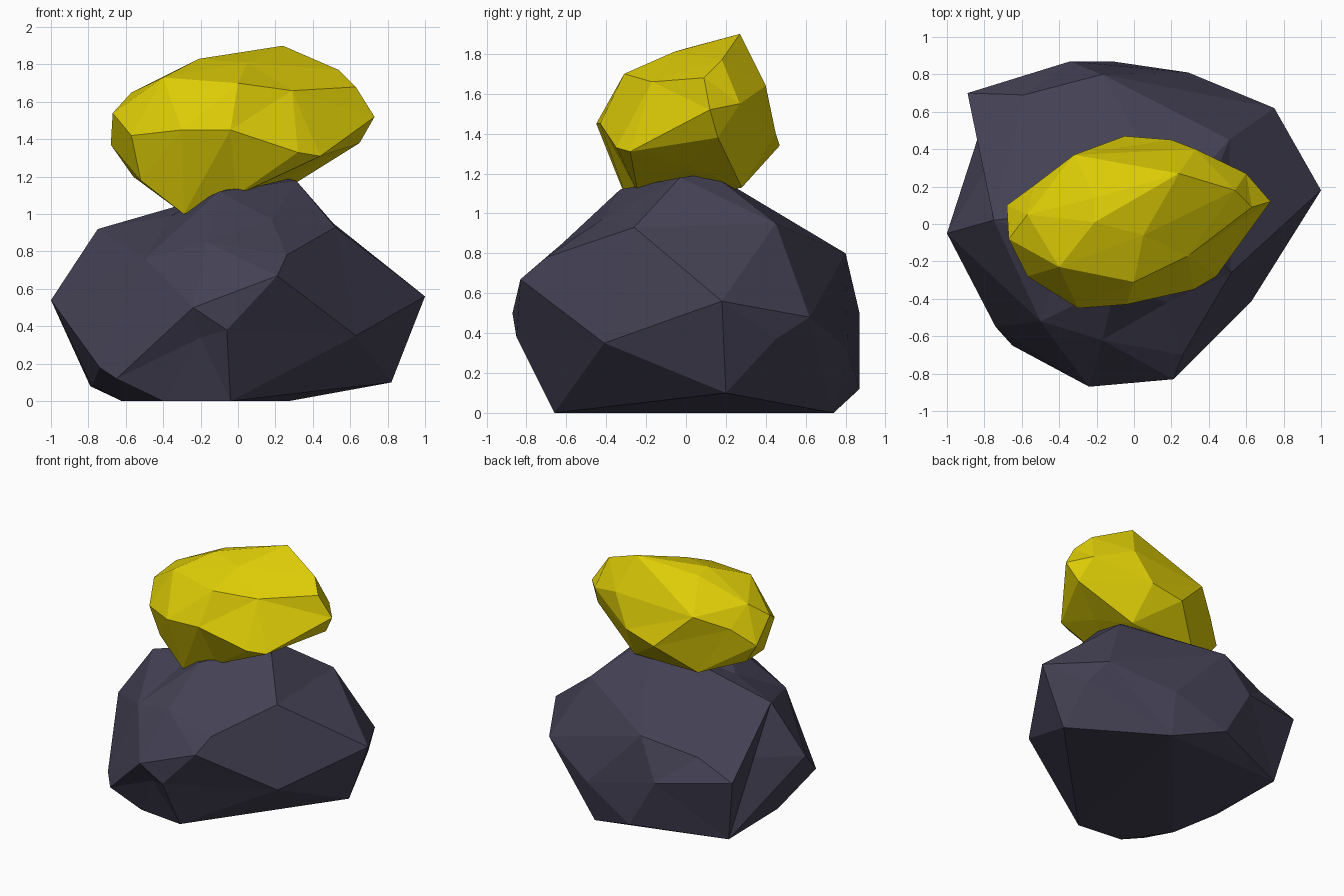
import bpy, bmesh
from mathutils import Vector


def rock(name, corners, centre, radii, color, lift=0.8):
    """Facet a rock: skin its corners on a partly spherical shell, then restore them."""
    centre = Vector(centre)
    bm = bmesh.new()
    target = {}
    for c in corners:
        d = Vector(c) - centre
        u = Vector([d[i] / radii[i] for i in range(3)])
        v = bm.verts.new(u / u.length ** lift)
        target[v] = Vector(c)
    bmesh.ops.convex_hull(bm, input=bm.verts[:])
    bmesh.ops.delete(bm, geom=[v for v in bm.verts if not v.link_faces], context='VERTS')
    for v in bm.verts:
        v.co = target[v]
    bmesh.ops.recalc_face_normals(bm, faces=bm.faces[:])
    mesh = bpy.data.meshes.new(name)
    bm.to_mesh(mesh)
    bm.free()
    mat = bpy.data.materials.new(name + "_color")
    mat.diffuse_color = color
    mesh.materials.append(mat)
    bpy.context.collection.objects.link(bpy.data.objects.new(name, mesh))


# Wide dark boulder at the bottom
rock("base_boulder", [
    # right side
    (1, .18, .56), (.82, .2, .1), (.63, -.41, .35), (.75, .62, .48), (.81, .45, .37),
    # front
    (.21, -.83, .67), (.26, -.7, .78), (-.24, -.87, .5), (-.06, -.85, .38),
    (-.2, -.77, .34), (-.65, -.65, .12), (-.74, -.55, .18), (-.5, -.52, .76), (-.17, -.62, .85),
    # crown
    (.52, -.26, .93), (.18, -.42, .97), (-.1, -.33, 1.12), (.31, -.03, 1.18),
    (.22, .13, 1.2), (-.36, -.1, .99), (.51, .45, .95),
    # left side
    (-1, -.05, .54), (-.75, .02, .92), (-.79, .29, .6), (-.89, .7, .58),
    (-.79, .6, .08), (-.78, -.02, .08),
    # back
    (-.59, .69, .7), (-.17, .8, .8), (-.34, .87, .5), (-.12, .87, .12), (.29, .81, .32),
    # underside
    (-.04, -.66, 0), (.27, .74, 0), (-.62, -.3, 0), (-.4, -.62, 0),
], (0, 0, .5), (1, .87, .65), (.057, .052, .088, 1))

# Smaller yellow boulder balanced on top
rock("top_boulder", [
    # right end
    (.73, .12, 1.52), (.54, .18, 1.77), (.63, .09, 1.68), (.65, .16, 1.38),
    (.6, .27, 1.55), (.29, -.17, 1.66), (.3, .1, 1.71),
    # top
    (.24, .27, 1.9), (.05, -.06, 1.81), (-.21, .01, 1.83), (-.21, .14, 1.81),
    (-.4, -.23, 1.73), (0, -.31, 1.7),
    # front
    (-.3, -.45, 1.45), (-.04, -.43, 1.45), (-.57, -.28, 1.42), (.44, -.28, 1.31), (.32, -.35, 1.33),
    # left end
    (-.67, -.08, 1.54), (-.68, .1, 1.37), (-.57, .05, 1.65), (-.53, .21, 1.5), (-.56, .05, 1.2),
    # back
    (-.32, .37, 1.6), (.33, .4, 1.64), (-.05, .47, 1.34), (.2, .45, 1.4),
    # underside
    (-.52, -.22, 1.18), (-.29, -.27, 1.0), (-.01, -.24, 1.1), (.36, 0, 1.24),
    (.25, .28, 1.13), (-.3, .28, 1.13),
], (0, 0, 1.46), (.7, .46, .42), (.73, .61, .002, 1))
